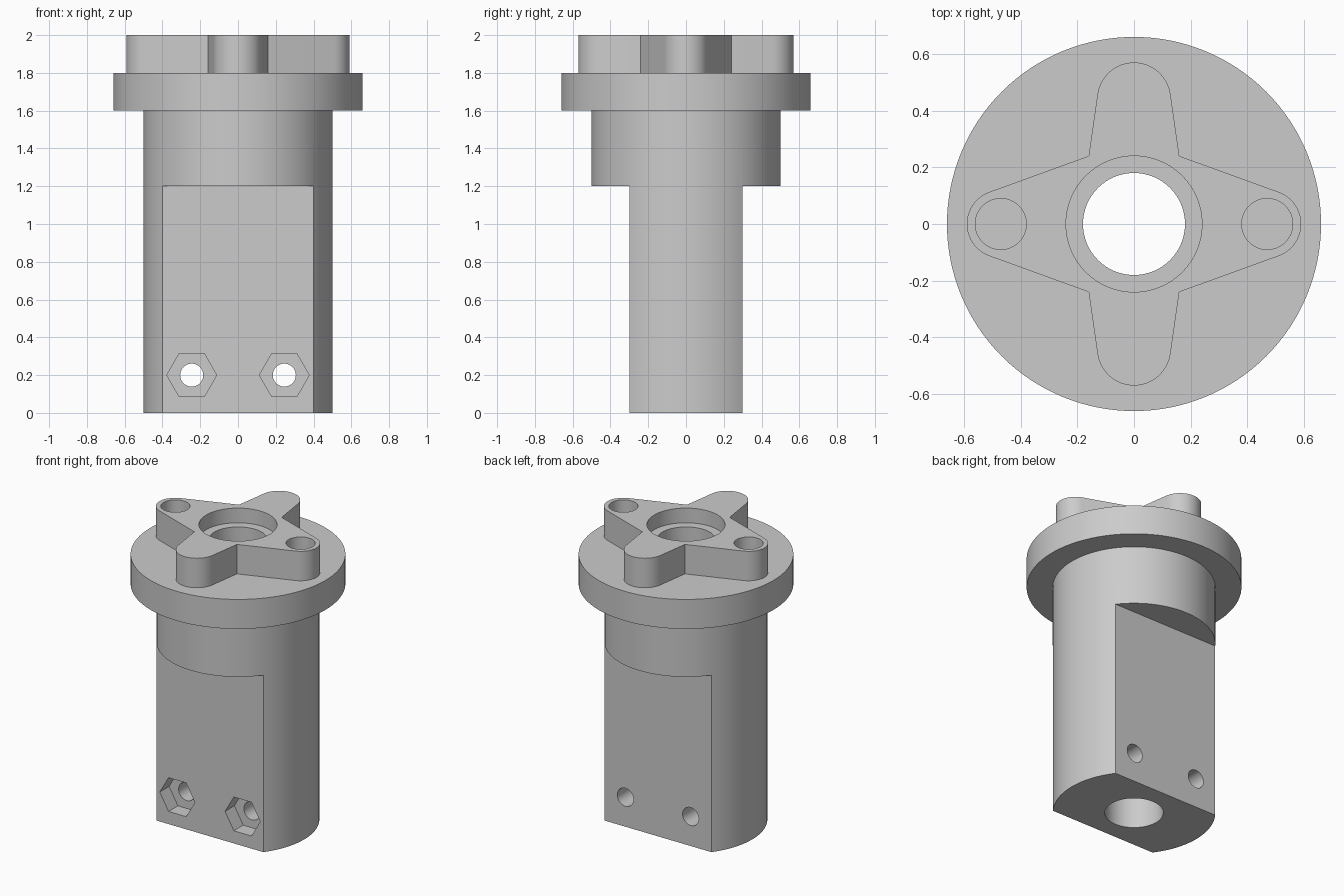
import bpy
import bmesh
from math import sin, cos, pi, radians
from mathutils import Matrix

if "Cube" in bpy.data.objects:
    bpy.data.objects.remove(bpy.data.objects["Cube"])

grey = bpy.data.materials.new("plain grey")
grey.use_nodes = True
grey.diffuse_color = (0.6, 0.6, 0.6, 1)
grey.node_tree.nodes["Principled BSDF"].inputs["Base Color"].default_value = (0.6, 0.6, 0.6, 1)


def arc(cx, cy, r, start, end, n):
    angles = [radians(start + (end - start) * i / n) for i in range(n + 1)]
    return [(cx + r * cos(a), cy + r * sin(a)) for a in angles]


def circle(r, n=96, cx=0, cy=0):
    return arc(cx, cy, r, 0, 360, n)[:-1]


def prism(name, outline, z0, z1, matrix=None):
    """Extrude a closed outline from z0 to z1."""
    bm = bmesh.new()
    base = bm.faces.new([bm.verts.new((x, y, z0)) for x, y in outline])
    top = bmesh.ops.extrude_face_region(bm, geom=[base])["geom"]
    verts = [v for v in top if isinstance(v, bmesh.types.BMVert)]
    bmesh.ops.translate(bm, verts=verts, vec=(0, 0, z1 - z0))
    if matrix:
        bm.transform(matrix)
    bmesh.ops.recalc_face_normals(bm, faces=bm.faces)
    mesh = bpy.data.meshes.new(name)
    bm.to_mesh(mesh)
    bm.free()
    mesh.materials.append(grey)
    obj = bpy.data.objects.new(name, mesh)
    bpy.context.collection.objects.link(obj)
    return obj


def combine(target, tool, operation):
    """Apply a boolean and drop the tool."""
    bpy.ops.object.select_all(action='DESELECT')
    bpy.context.view_layer.objects.active = target
    target.select_set(True)
    mod = target.modifiers.new("boolean", 'BOOLEAN')
    mod.operation = operation
    mod.solver = 'EXACT'
    mod.object = tool
    bpy.ops.object.modifier_apply(modifier=mod.name)
    bpy.data.objects.remove(tool)


# Round shaft with flats milled on front and back
shaft = prism("flanged_shaft", circle(0.5), 0, 1.7)
for side in (-1, 1):
    y0, y1 = sorted((side * 0.3, side * 0.8))
    flat = prism("flat_cutter", [(-0.8, y0), (0.8, y0), (0.8, y1), (-0.8, y1)], -0.2, 1.2)
    combine(shaft, flat, 'DIFFERENCE')

# Flange
combine(shaft, prism("flange", circle(0.66, 128), 1.6, 1.8), 'UNION')

# Four-armed cross with rounded tips
half = arc(0.47, 0, 0.12, -69.6, 69.6, 20) + [(0.16, 0.24)] + arc(0, 0.44, 0.13, 9, 171, 24) + [(-0.16, 0.24)]
outline = half + [(-x, -y) for x, y in half]
combine(shaft, prism("cross", outline, 1.7, 2.0), 'UNION')

# Central bore, counterbore and blind holes in the side arms
combine(shaft, prism("bore_cutter", circle(0.18, 64), -0.2, 2.2), 'DIFFERENCE')
combine(shaft, prism("counterbore_cutter", circle(0.24, 64), 1.9, 2.2), 'DIFFERENCE')
for x in (-0.47, 0.47):
    combine(shaft, prism("arm_hole_cutter", circle(0.09, 48, x), 1.8, 2.2), 'DIFFERENCE')

# Cross bolt holes with hexagonal nut pockets in the front flat
to_front = Matrix.Rotation(pi / 2, 4, 'X')
for x in (-0.245, 0.245):
    combine(shaft, prism("bolt_cutter", circle(0.061, 40, x, 0.2), -0.6, 0.6, to_front), 'DIFFERENCE')
    combine(shaft, prism("nut_cutter", circle(0.132, 6, x, 0.2), 0.2, 0.6, to_front), 'DIFFERENCE')

# Smooth the round walls, keep edges crisp
bpy.ops.object.select_all(action='DESELECT')
shaft.select_set(True)
bpy.context.view_layer.objects.active = shaft
bpy.ops.object.shade_smooth_by_angle(angle=radians(25))
